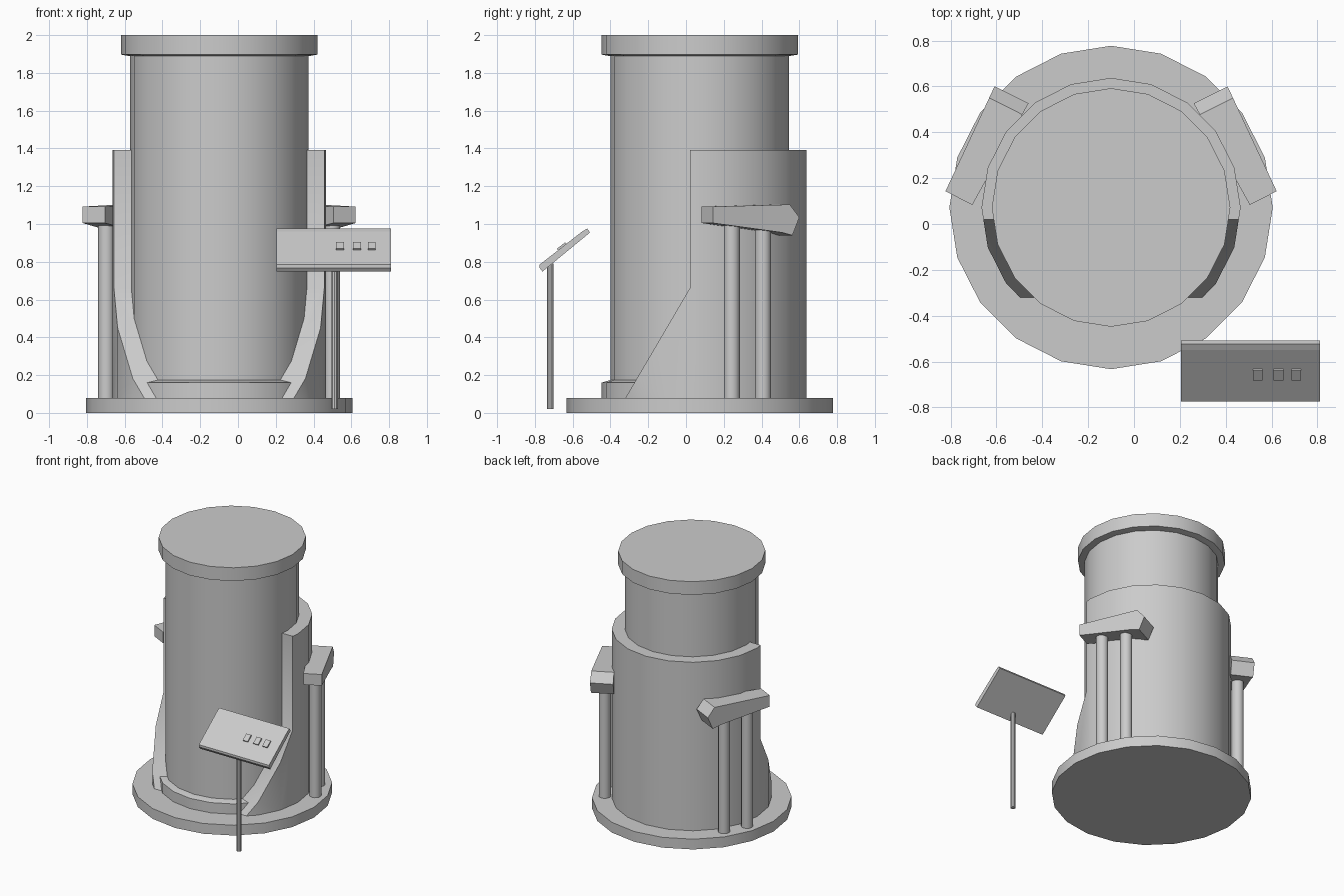
import bpy, bmesh, math
from mathutils import Vector

if "Cube" in bpy.data.objects:
    bpy.data.objects.remove(bpy.data.objects["Cube"])

CX, CY = -0.10, 0.072   # axis of the round chamber


def finish(name, bm, smooth=True):
    bmesh.ops.recalc_face_normals(bm, faces=bm.faces)
    me = bpy.data.meshes.new(name)
    bm.to_mesh(me)
    bm.free()
    ob = bpy.data.objects.new(name, me)
    bpy.context.collection.objects.link(ob)
    if smooth:
        shade(ob)
    return ob


def activate(ob):
    bpy.ops.object.select_all(action='DESELECT')
    ob.select_set(True)
    bpy.context.view_layer.objects.active = ob


def shade(ob):
    activate(ob)
    bpy.ops.object.shade_smooth_by_angle(angle=math.radians(35))


def lathe(name, profile, cx=CX, cy=CY, sides=20, tube=False):
    """Revolve (radius, z) points; capped solid, or closed tube section."""
    bm = bmesh.new()
    rings = [[bm.verts.new((cx + r * math.sin(2 * math.pi * i / sides),
                            cy + r * math.cos(2 * math.pi * i / sides), z))
              for i in range(sides)] for r, z in profile]
    pairs = list(zip(rings, rings[1:]))
    if tube:
        pairs.append((rings[-1], rings[0]))
    else:
        bm.faces.new(rings[0])
        bm.faces.new(rings[-1])
    for a, b in pairs:
        for i in range(sides):
            j = (i + 1) % sides
            bm.faces.new((a[i], a[j], b[j], b[i]))
    return finish(name, bm, not tube)


def loft(name, side_a, side_b, smooth=True):
    """Solid between two matching outlines."""
    bm = bmesh.new()
    a = [bm.verts.new(p) for p in side_a]
    b = [bm.verts.new(p) for p in side_b]
    bm.faces.new(a)
    bm.faces.new(b)
    for i in range(len(a)):
        j = (i + 1) % len(a)
        bm.faces.new((a[i], a[j], b[j], b[i]))
    return finish(name, bm, smooth)


def prism(name, x0, x1, profile, smooth=False):
    return loft(name, [(x0, y, z) for y, z in profile],
                [(x1, y, z) for y, z in profile], smooth)


# Chamber: base disc, foot ring, cylinder and lid
lathe("base_disc", [(0.705, 0), (0.705, 0.08)])
lathe("foot_ring", [(0.52, 0.07), (0.52, 0.16), (0.47, 0.175)])
lathe("chamber_cylinder", [(0.473, 0.08), (0.473, 1.92)])
lathe("lid", [(0.47, 1.888), (0.52, 1.897), (0.52, 2.0)])

# Rear shell: tube with the front cut away along a sloping profile
shell = lathe("rear_shell", [(0.565, 0.075), (0.565, 1.393), (0.465, 1.393), (0.465, 0.075)], tube=True)
cutter = prism("shell_cutter", -1.5, 1.5,
               [(0.02, 1.6), (0.02, 0.66), (-0.367, 0.0), (-1, 0.0), (-1, 1.6)])
cutter.hide_render = True
mod = shell.modifiers.new("cut", 'BOOLEAN')
mod.operation = 'DIFFERENCE'
mod.solver = 'EXACT'
mod.object = cutter
activate(shell)
bpy.ops.object.modifier_apply(modifier="cut")
bpy.data.objects.remove(cutter)
shade(shell)

# Side arms with two posts each, mirrored about the chamber axis
ARM = [(0, 1.092), (0.89, 1.103), (1.0, 1.035), (0.92, 0.94), (0.8, 0.955), (0, 1.005)]
OUTER = (Vector((0.622, 0.143)), Vector((0.408, 0.60)))
INNER = (Vector((0.505, 0.083)), Vector((0.26, 0.526)))
for side, s in (("right", 1), ("left", -1)):
    def outline(line):
        pts = [(line[0].lerp(line[1], t), z) for t, z in ARM]
        return [(CX + s * (p.x - CX), p.y, z) for p, z in pts]
    loft("arm_" + side, outline(OUTER), outline(INNER))
    for n, (x, y, top) in enumerate(((0.497, 0.243, 1.02), (0.414, 0.408, 1.0))):
        lathe(f"arm_post_{side}_{n + 1}", [(0.043, 0.075), (0.043, top)],
              CX + s * (x - CX), y, 12)

# Control panel on a pole, with three buttons
prism("control_panel", 0.205, 0.81,
      [(-0.775, 0.785), (-0.55, 0.96), (-0.523, 0.976),
       (-0.508, 0.955), (-0.76, 0.748), (-0.775, 0.768)])
lathe("panel_pole", [(0.018, 0.02), (0.018, 0.79)], 0.512, -0.719, 10)
along = Vector((0.225, 0.175)).normalized()
normal = Vector((-along.y, along.x))
mid = Vector((-0.655, 0.785 + 0.12 * 0.175 / 0.225))
for n, x in enumerate((0.54, 0.63, 0.708)):
    corners = [mid + along * u + normal * v
               for u, v in ((-0.028, -0.005), (0.028, -0.005), (0.028, 0.01), (-0.028, 0.01))]
    prism(f"button_{n + 1}", x - 0.021, x + 0.021, [(c.x, c.y) for c in corners])
